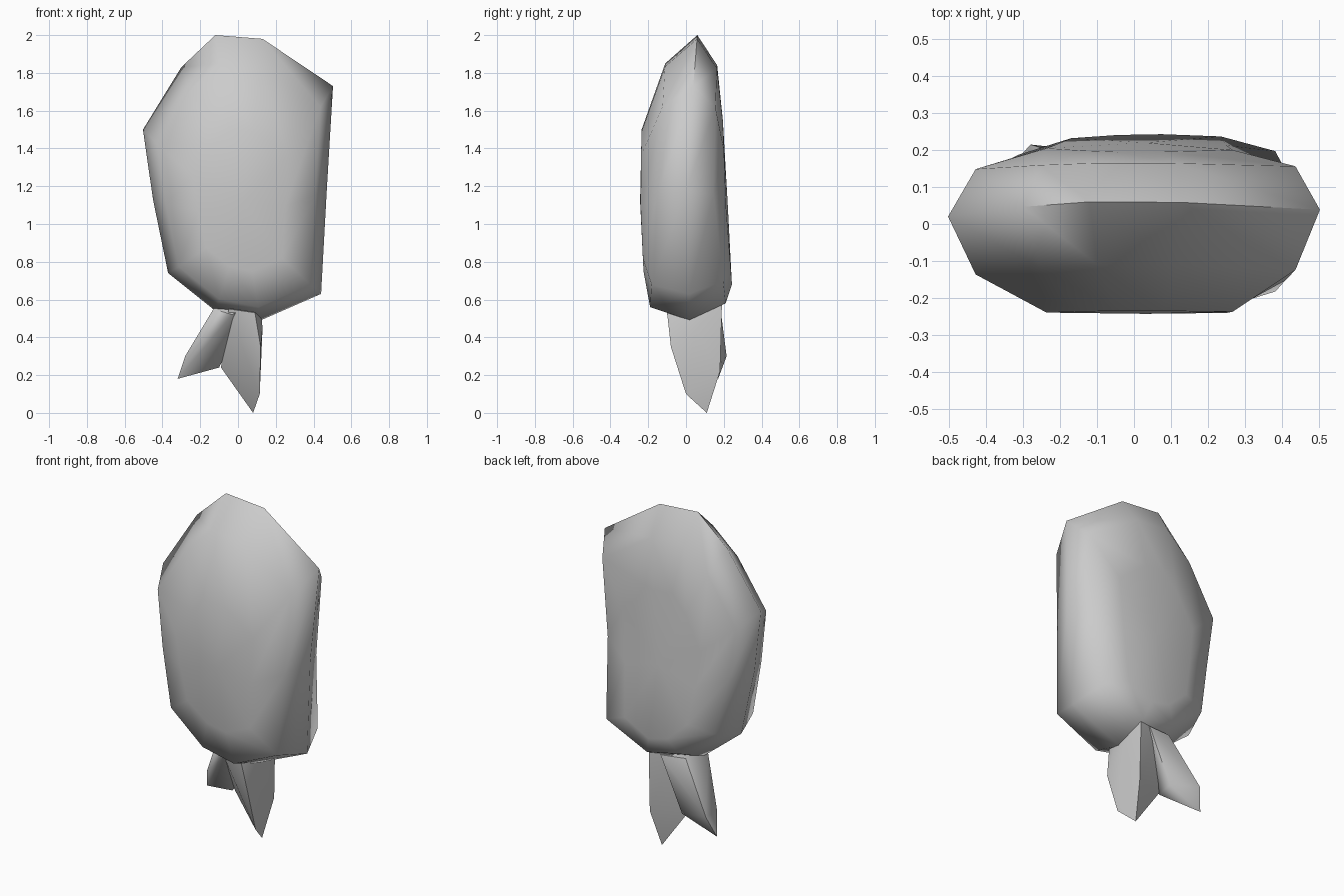
import bpy, bmesh, math

if "Cube" in bpy.data.objects:
    bpy.data.objects.remove(bpy.data.objects["Cube"])

# Front outline of the sack, counter-clockwise (x, z)
OUTLINE = [(-0.12, 2.0), (-0.30, 1.83), (-0.503, 1.5), (-0.45, 1.13), (-0.37, 0.74),
           (-0.12, 0.54), (0.12, 0.49), (0.44, 0.63), (0.47, 1.18), (0.503, 1.73), (0.13, 1.98)]


def finish(bm, name, angle):
    bmesh.ops.recalc_face_normals(bm, faces=bm.faces[:])
    mesh = bpy.data.meshes.new(name)
    bm.to_mesh(mesh)
    bm.free()
    obj = bpy.data.objects.new(name, mesh)
    bpy.context.collection.objects.link(obj)
    bpy.ops.object.select_all(action='DESELECT')
    obj.select_set(True)
    bpy.context.view_layer.objects.active = obj
    bpy.ops.object.shade_smooth_by_angle(angle=math.radians(angle))
    return obj


def ring(bm, sx, z_low, z_high, y_low, y_mid, y_high):
    """Scaled copy of the outline, its depth bending from bottom to top."""
    verts = []
    for x, z in OUTLINE:
        t = (z - 0.49) / 1.51
        y = y_low + (y_mid - y_low) * t / 0.5 if t < 0.5 else y_mid + (y_high - y_mid) * (t - 0.5) / 0.5
        verts.append(bm.verts.new((0.03 + (x - 0.03) * sx, y, z_low + t * (z_high - z_low))))
    return verts


def hull(name, points):
    bm = bmesh.new()
    for p in points:
        bm.verts.new(p)
    res = bmesh.ops.convex_hull(bm, input=bm.verts[:])
    loose = {v for v in res['geom_interior'] + res['geom_unused'] if isinstance(v, bmesh.types.BMVert)}
    bmesh.ops.delete(bm, geom=list(loose), context='VERTS')
    return finish(bm, name, 60)


# Pillow-like sack body lofted from front to back
bm = bmesh.new()
rings = [ring(bm, 0.50, 0.75, 1.50, -0.225, -0.242, -0.235),
         ring(bm, 0.86, 0.56, 1.85, -0.19, -0.15, -0.11),
         ring(bm, 1.00, 0.49, 2.00, 0.02, 0.0, 0.06),
         ring(bm, 0.86, 0.58, 1.84, 0.21, 0.14, 0.165),
         ring(bm, 0.50, 0.68, 1.55, 0.243, 0.21, 0.195)]
n = len(OUTLINE)
for a, b in zip(rings, rings[1:]):
    for i in range(n):
        j = (i + 1) % n
        bm.faces.new((a[i], a[j], b[j], b[i]))
# Gentle crowned caps
for r, y in ((rings[0], -0.243), (rings[-1], 0.22)):
    c = bm.verts.new((0.03, y, 1.12))
    for i in range(n):
        bm.faces.new((r[i], r[(i + 1) % n], c))
finish(bm, "sack_body", 75)

# Gathered cloth ends under the knot
hull("left_cloth_end", [(-0.13, -0.02, 0.55), (-0.03, -0.1, 0.52), (0.06, -0.02, 0.58),
                        (-0.11, 0.16, 0.58), (0.04, 0.18, 0.57), (-0.28, 0.11, 0.30),
                        (-0.28, 0.215, 0.30), (-0.32, 0.17, 0.18), (-0.1, 0.09, 0.24),
                        (-0.1, 0.18, 0.26)])
hull("right_cloth_end", [(-0.05, -0.08, 0.55), (0.09, -0.1, 0.53), (0.12, 0.0, 0.55),
                         (-0.02, 0.16, 0.58), (0.11, 0.19, 0.57), (0.13, 0.05, 0.45),
                         (0.12, -0.08, 0.35), (0.115, 0.0, 0.10), (0.08, 0.11, 0.0),
                         (0.11, 0.18, 0.22), (-0.09, 0.1, 0.24)])
